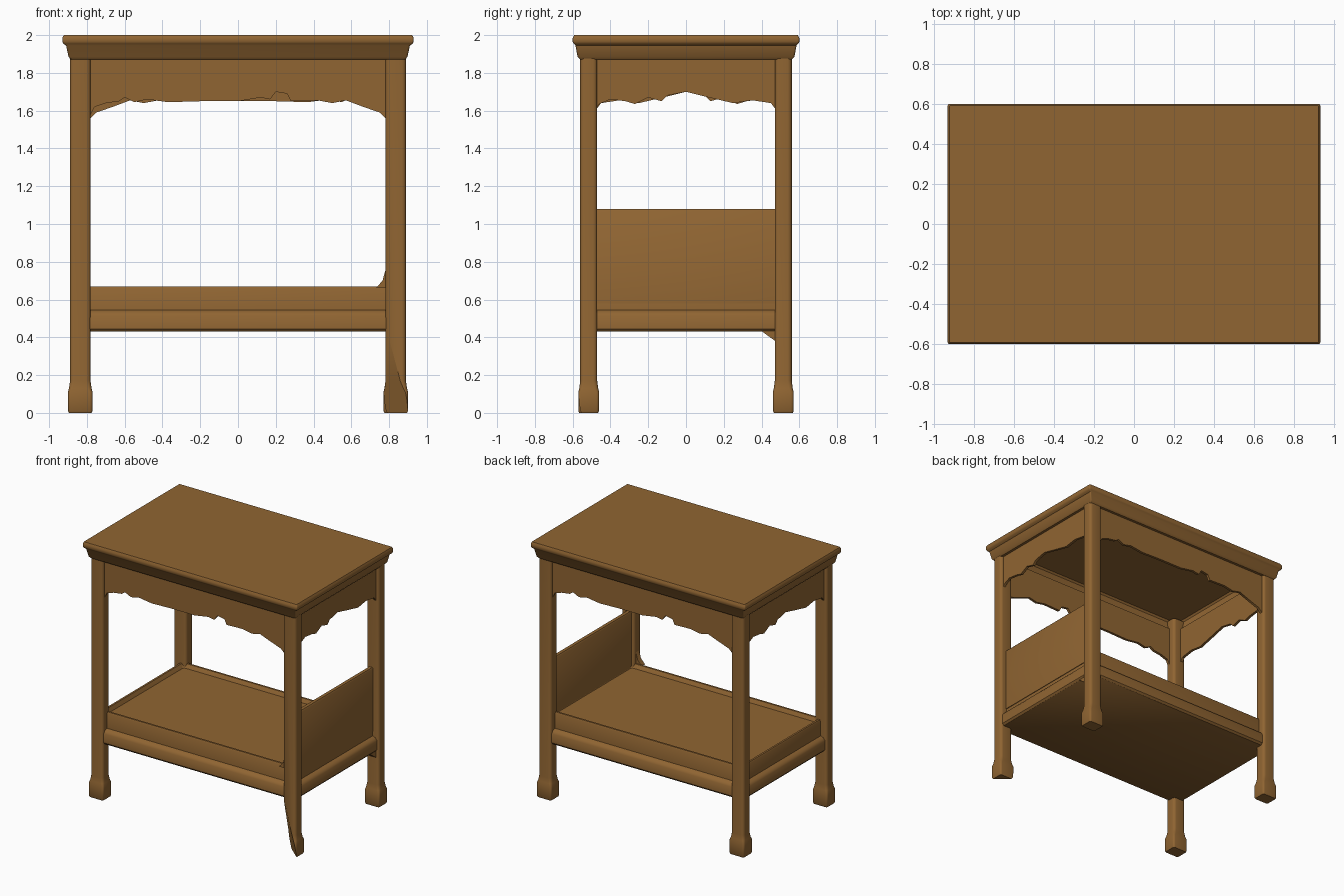
import bpy, bmesh, math
from mathutils import Vector

if "Cube" in bpy.data.objects:
    bpy.data.objects.remove(bpy.data.objects["Cube"])

wood = bpy.data.materials.new("brown wood")
wood.diffuse_color = (0.28, 0.13, 0.032, 1)
wood.use_nodes = True
wood.node_tree.nodes["Principled BSDF"].inputs["Base Color"].default_value = wood.diffuse_color


def finish(name, bm):
    bmesh.ops.recalc_face_normals(bm, faces=bm.faces[:])
    me = bpy.data.meshes.new(name)
    bm.to_mesh(me)
    bm.free()
    me.materials.append(wood)
    ob = bpy.data.objects.new(name, me)
    bpy.context.collection.objects.link(ob)
    bpy.ops.object.select_all(action='DESELECT')
    ob.select_set(True)
    bpy.context.view_layer.objects.active = ob
    bpy.ops.object.shade_smooth_by_angle(angle=math.radians(40))
    return ob


def loft(sections, cx=0, cy=0, seg=4):
    """Stack rounded rectangles (z, half x, half y, corner radius)."""
    bm = bmesh.new()
    rings = []
    for z, hx, hy, r in sections:
        ring = []
        for q, (sx, sy) in enumerate([(1, 1), (-1, 1), (-1, -1), (1, -1)]):
            for i in range(seg + 1):
                a = math.pi / 2 * (q + i / seg)
                ring.append(bm.verts.new((cx + sx * (hx - r) + r * math.cos(a),
                                          cy + sy * (hy - r) + r * math.sin(a), z)))
        rings.append(ring)
    n = len(rings[0])
    for a, b in zip(rings, rings[1:]):
        for i in range(n):
            j = (i + 1) % n
            bm.faces.new((a[i], a[j], b[j], b[i]))
    bm.faces.new(rings[0])
    bm.faces.new(rings[-1])
    return bm


def prism(name, pts, place, depth):
    """Extrude a flat outline (u, z); place maps u, z, depth to space."""
    bm = bmesh.new()
    a, b = ([bm.verts.new(place(u, z, d)) for u, z in pts] for d in depth)
    bm.faces.new(a)
    bm.faces.new(b)
    for i in range(len(pts)):
        j = (i + 1) % len(pts)
        bm.faces.new((a[i], a[j], b[j], b[i]))
    return finish(name, bm)


# table top with moulded edge, hollow underneath
finish("table_top", loft([
    (1.975, .865, .54, .01), (1.96, .875, .55, .01), (1.885, .86, .535, .01),
    (1.87, .86, .535, .01), (1.87, .885, .56, .01), (1.885, .897, .574, .01),
    (1.945, .91, .585, .01), (1.955, .925, .595, .01), (1.965, .93, .6, .01),
    (1.985, .93, .6, .01), (2.0, .922, .592, .01)]))

# legs with block feet; the front right one is broken away at the bottom
for sx, side in ((-1, "left"), (1, "right")):
    for sy, end in ((-1, "front"), (1, "back")):
        bm = loft([(0, .06, .05, .012), (.01, .065, .055, .015), (.11, .065, .055, .015),
                   (.13, .06, .05, .02), (.17, .054, .045, .022), (1.96, .055, .045, .022)],
                  sx * .835, sy * .515)
        if sx > 0 and sy < 0:
            bmesh.ops.bisect_plane(bm, geom=bm.verts[:] + bm.edges[:] + bm.faces[:],
                                   plane_co=(.835, -.515, .06),
                                   plane_no=Vector((-.65, -.76, -.17)), clear_outer=True)
            bmesh.ops.holes_fill(bm, edges=[e for e in bm.edges if e.is_boundary])
        finish(f"{end}_{side}_leg", bm)

# lower shelf: rounded rail, set-back upright band, low rim, sunken floor
finish("lower_shelf", loft([
    (.43, .862, .532, .02), (.445, .875, .545, .02), (.515, .875, .545, .02),
    (.535, .862, .532, .02), (.545, .838, .508, .02), (.66, .835, .505, .02),
    (.67, .83, .5, .02), (.67, .815, .485, .02), (.64, .8, .47, .02)]))

# tall panel closing the right side
finish("side_panel", loft([(.58, .02, .485, .006), (1.07, .02, .485, .006),
                           (1.08, .013, .485, .006)], .822, 0))

# aprons with ragged lower edges
long_edge = [(-.8, 1.55), (-.78, 1.58), (-.76, 1.62), (-.7, 1.64), (-.63, 1.65), (-.6, 1.67),
             (-.55, 1.645), (-.48, 1.66), (-.37, 1.645), (-.2, 1.65), (0, 1.65), (.12, 1.67),
             (.17, 1.66), (.2, 1.70), (.26, 1.69), (.28, 1.65), (.42, 1.655), (.5, 1.64),
             (.57, 1.655), (.65, 1.625), (.75, 1.59), (.78, 1.56), (.8, 1.54)]
short_edge = [(-.48, 1.60), (-.46, 1.635), (-.4, 1.66), (-.32, 1.65), (-.27, 1.635), (-.2, 1.67),
              (-.13, 1.65), (-.1, 1.68), (0, 1.70), (.1, 1.675), (.25, 1.64), (.35, 1.655),
              (.45, 1.64), (.48, 1.60)]
for s, long_name, short_name in ((-1, "front", "left"), (1, "back", "right")):
    prism(long_name + "_apron", long_edge + [(.8, 1.89), (-.8, 1.89)],
          lambda u, z, d: (-s * u, s * d, z), (.52, .54))
    prism(short_name + "_apron", short_edge + [(.48, 1.89), (-.48, 1.89)],
          lambda u, z, d: (s * d, s * u, z), (.845, .865))

# small corner braces
prism("front_corner_brace", [(.73, .66), (.79, .66), (.79, .79), (.765, .7)],
      lambda u, z, d: (u, d, z), (-.535, -.495))
prism("side_corner_brace", [(.39, .44), (.48, .44), (.48, .375)],
      lambda u, z, d: (d, u, z), (.81, .865))
